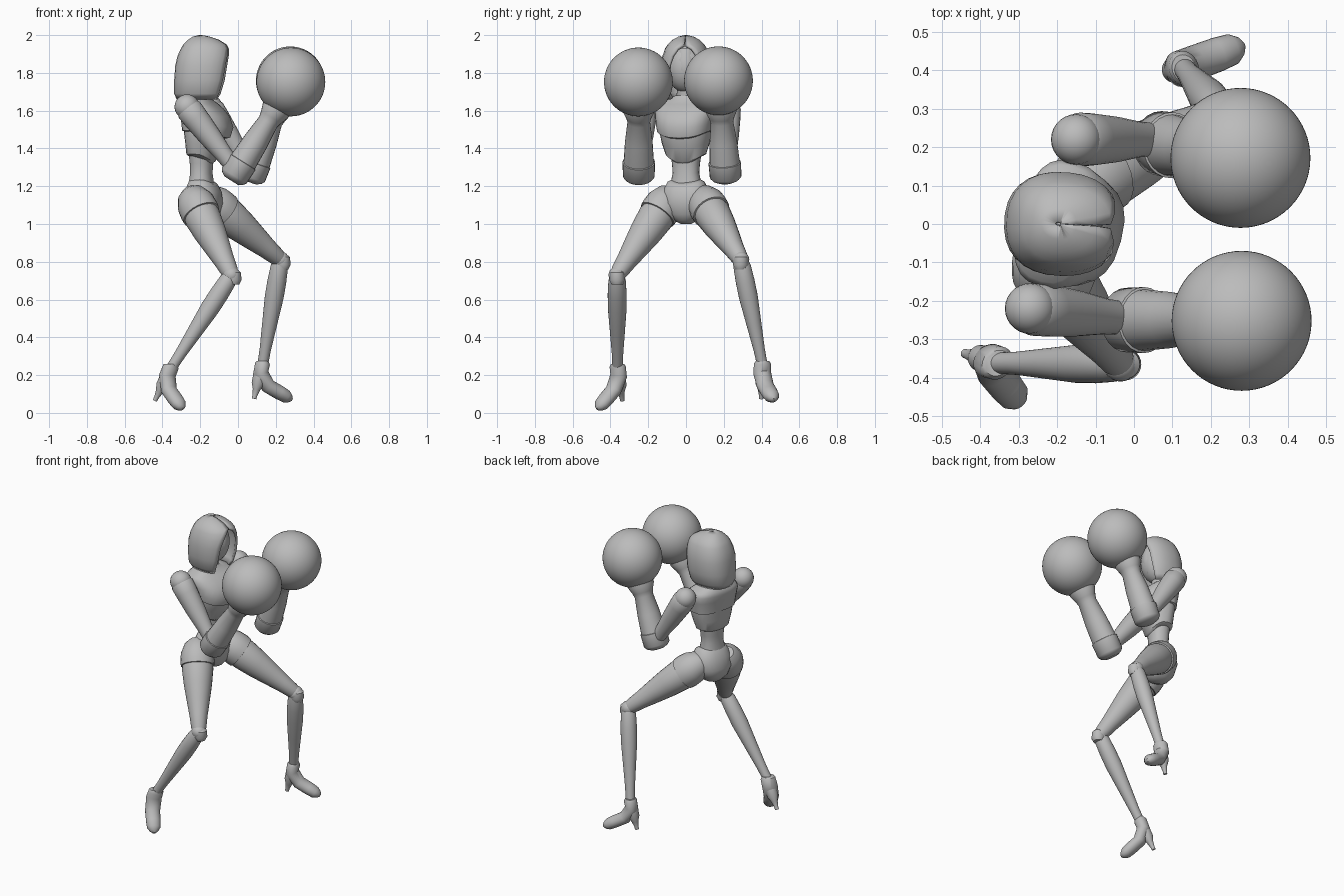
import bpy, bmesh, math
from mathutils import Vector

cube = bpy.data.objects.get("Cube")
if cube:
    bpy.data.objects.remove(cube, do_unlink=True)

grey = bpy.data.materials.new("plain grey")
grey.use_nodes = True
grey.diffuse_color = (0.5, 0.5, 0.5, 1)
grey.node_tree.nodes["Principled BSDF"].inputs["Base Color"].default_value = (0.5, 0.5, 0.5, 1)
N = 24


def finish(name, bm, angle=40):
    bmesh.ops.recalc_face_normals(bm, faces=bm.faces[:])
    mesh = bpy.data.meshes.new(name)
    bm.to_mesh(mesh)
    bm.free()
    mesh.materials.append(grey)
    obj = bpy.data.objects.new(name, mesh)
    bpy.context.collection.objects.link(obj)
    bpy.ops.object.select_all(action='DESELECT')
    obj.select_set(True)
    bpy.context.view_layer.objects.active = obj
    bpy.ops.object.shade_smooth_by_angle(angle=math.radians(angle))
    return obj


def loft(name, rings, closed=True, caps=True, angle=40):
    """Skin a list of equal-length point rings."""
    bm = bmesh.new()
    rows = [[bm.verts.new(p) for p in ring] for ring in rings]
    n = len(rows[0])
    for a, b in zip(rows, rows[1:]):
        for i in range(n if closed else n - 1):
            j = (i + 1) % n
            bm.faces.new((a[i], a[j], b[j], b[i]))
    if caps:
        bm.faces.new(rows[0])
        bm.faces.new(rows[-1])
    return finish(name, bm, angle)


def tube(name, path, radii, side=(0, 1, 0), flat=1.0):
    """Round limb through points; flat scales the thickness across the side axis."""
    pts = [Vector(p) for p in path]
    rings = []
    for i, (c, r) in enumerate(zip(pts, radii)):
        t = (pts[min(i + 1, len(pts) - 1)] - pts[max(i - 1, 0)]).normalized()
        u = Vector(side)
        u = (u - t * u.dot(t)).normalized()
        v = t.cross(u)
        rings.append([c + u * r * math.cos(k * math.tau / N) + v * r * flat * math.sin(k * math.tau / N)
                      for k in range(N)])
    return loft(name, rings)


def limb(name, start, end, profile, **kw):
    """Straight limb with (position, radius) pairs along its length."""
    a, b = Vector(start), Vector(end)
    return tube(name, [a.lerp(b, t) for t, r in profile], [r for t, r in profile], **kw)


def ball(name, loc, scale, segs=40):
    bm = bmesh.new()
    bmesh.ops.create_uvsphere(bm, u_segments=segs, v_segments=segs // 2, radius=1)
    for v in bm.verts:
        v.co = Vector(loc) + Vector([c * s for c, s in zip(v.co, scale)])
    return finish(name, bm)


def section(cx, z, back, front, half, twist=0.0, dip=0.0, power=2.3, gap=0.0):
    """Horizontal body section facing +x, with optional front dip and front opening."""
    ring = []
    for k in range(N):
        a = gap + (math.tau - 2 * gap) * (k / (N - 1) if gap else k / N)
        c, s = math.cos(a), math.sin(a)
        x = math.copysign(abs(c) ** (2 / power), c) * (front if c > 0 else back)
        y = math.copysign(abs(s) ** (2 / power), s) * half
        ring.append(Vector((cx + x * math.cos(twist) - y * math.sin(twist),
                            x * math.sin(twist) + y * math.cos(twist),
                            z - dip * max(c, 0) ** 2)))
    return ring


TWIST = math.radians(-15)


def body(name, rows, cx=-0.2, power=2.3):
    return loft(name, [section(cx, z, b, f, h, TWIST, d, power) for z, b, f, h, d in rows])


# Torso: each row is height, back, front, half width, front dip
body("ribcage", [(1.36, .06, .065, .09, .04), (1.37, .068, .078, .108, .04),
                 (1.43, .072, .10, .128, .03), (1.50, .08, .135, .14, .03), (1.56, .085, .13, .14, 0)])
body("breastplate", [(1.49, .074, .13, .135, .04), (1.495, .085, .155, .148, .04),
                     (1.53, .088, .172, .153, .02), (1.57, .094, .15, .16, 0),
                     (1.61, .1, .115, .168, 0), (1.635, .097, .085, .155, 0),
                     (1.66, .08, .055, .10, 0), (1.68, .06, .045, .055, 0)], power=2.6)
body("waist", [(1.39, .065, .065, .085, 0), (1.32, .058, .062, .074, 0),
               (1.27, .056, .058, .07, 0), (1.20, .066, .068, .085, 0)], cx=-0.195)
body("pelvis", [(1.235, .06, .06, .078, .02), (1.225, .072, .075, .098, .02),
                (1.17, .095, .095, .125, 0), (1.11, .115, .1, .135, 0),
                (1.05, .1, .085, .10, 0), (1.015, .07, .06, .055, 0), (1.0, .03, .03, .025, 0)], cx=-0.185)
limb("neck", (-.21, 0, 1.64), (-.19, 0, 1.78), [(0, .055), (.5, .047), (1, .05)])

# Head inside an open-fronted hood
hood_rows = [(1.66, -.325, -.085, .10, 46), (1.69, -.338, -.065, .122, 44), (1.76, -.338, -.045, .135, 40),
             (1.84, -.332, -.035, .135, 36), (1.89, -.32, -.035, .125, 29), (1.93, -.302, -.045, .11, 17),
             (1.95, -.29, -.06, .098, 2), (1.975, -.265, -.1, .073, .5), (1.992, -.24, -.15, .04, .5),
             (2.0, -.205, -.19, .006, .5)]
hood = loft("hood", [section(-.19, z, -.19 - b, f + .19, h, power=2.3, gap=math.radians(g), twist=-.05)
                     for z, b, f, h, g in hood_rows], closed=False, caps=False, angle=50)
solid = hood.modifiers.new("thickness", 'SOLIDIFY')
solid.thickness = 0.016
solid.offset = -1 if sum(p.normal.dot(p.center - Vector((-.19, 0, 1.8))) for p in hood.data.polygons) > 0 else 1
ball("head", (-.19, 0, 1.83), (.105, .105, .135))
loft("face", [section(-.17, z, .04, f, h, power=2, twist=-.05) for z, f, h in
              [(1.725, .03, .02), (1.74, .06, .036), (1.78, .078, .058), (1.82, .088, .068),
               (1.87, .085, .07), (1.93, .06, .055)]])

# Arms raised in guard, with round gloves
arms = {"left": ((-.15, .22, 1.62), (.05, .22, 1.31), (.07, .21, 1.25), (.21, .185, 1.62), (.277, .172, 1.758)),
        "right": ((-.27, -.22, 1.62), (-.03, -.245, 1.31), (-.02, -.25, 1.255), (.21, -.25, 1.62), (.28, -.252, 1.752))}
for who, (shoulder, elbow, cuff, wrist, fist) in arms.items():
    ball(who + "_shoulder", shoulder, (.066,) * 3, 28)
    limb(who + "_upper_arm", shoulder, elbow,
         [(.0, .06), (.05, .07), (.2, .068), (.5, .06), (.8, .047), (1.05, .042)])
    limb(who + "_sleeve", cuff, wrist, [(-.07, .045), (-.04, .07), (0, .084), (.2, .086), (.205, .08),
                                        (.5, .073), (.78, .06), (.85, .068), (.95, .085), (1.1, .08)], flat=.92)
    ball(who + "_glove", fist, (.182,) * 3, 64)

# Legs: hip, knee, ankle, toe, heel tip
legs = {"left": ((-.13, .105, 1.11), (.225, .29, .81), (.13, .405, .25), (.275, .462, .075), (.085, .398, .075)),
        "right": ((-.225, -.11, 1.11), (-.035, -.365, .73), (-.355, -.362, .235), (-.3, -.462, .028), (-.44, -.337, .065))}
for who, places in legs.items():
    hip, knee, ankle, toe, heel = map(Vector, places)
    limb(who + "_hip_band", hip, knee, [(-.18, .04), (-.12, .075), (0, .1), (.1, .104), (.16, .102), (.165, .09)])
    limb(who + "_thigh", hip, knee, [(.1, .09), (.2, .096), (.4, .086), (.6, .071),
                                     (.8, .055), (.95, .046), (1, .038)])
    ball(who + "_knee", knee, (.045,) * 3, 24)
    limb(who + "_kneecap", knee + Vector((.012, 0, .03)), knee + Vector((.012, 0, -.05)),
         [(0, .02), (.2, .038), (.7, .042), (1, .03)])
    limb(who + "_shin", knee, ankle, [(0, .036), (.06, .046), (.2, .05), (.35, .05),
                                      (.6, .04), (.85, .03), (1.05, .027)])
    # High-heeled shoe with collar, sloping instep and tapered heel
    flow = (toe - heel) * Vector((1, 1, 0)).length / 2
    side = Vector((-flow.y, flow.x, 0))
    back = ankle.lerp(heel, .45)
    tube(who + "_shoe", [ankle + Vector((0, 0, .025)), ankle + Vector((0, 0, .01)), ankle.lerp(back, .5),
                         back.lerp(toe, .3), back.lerp(toe, .65), back.lerp(toe, .88), toe, toe.lerp(back, -.06)],
         [.036, .046, .048, .046, .045, .041, .026, .01], side=side, flat=.85)
    limb(who + "_heel", ankle.lerp(heel, .3), heel, [(0, .036), (.35, .034), (.6, .02), (.85, .013), (1, .012)],
         side=side)
